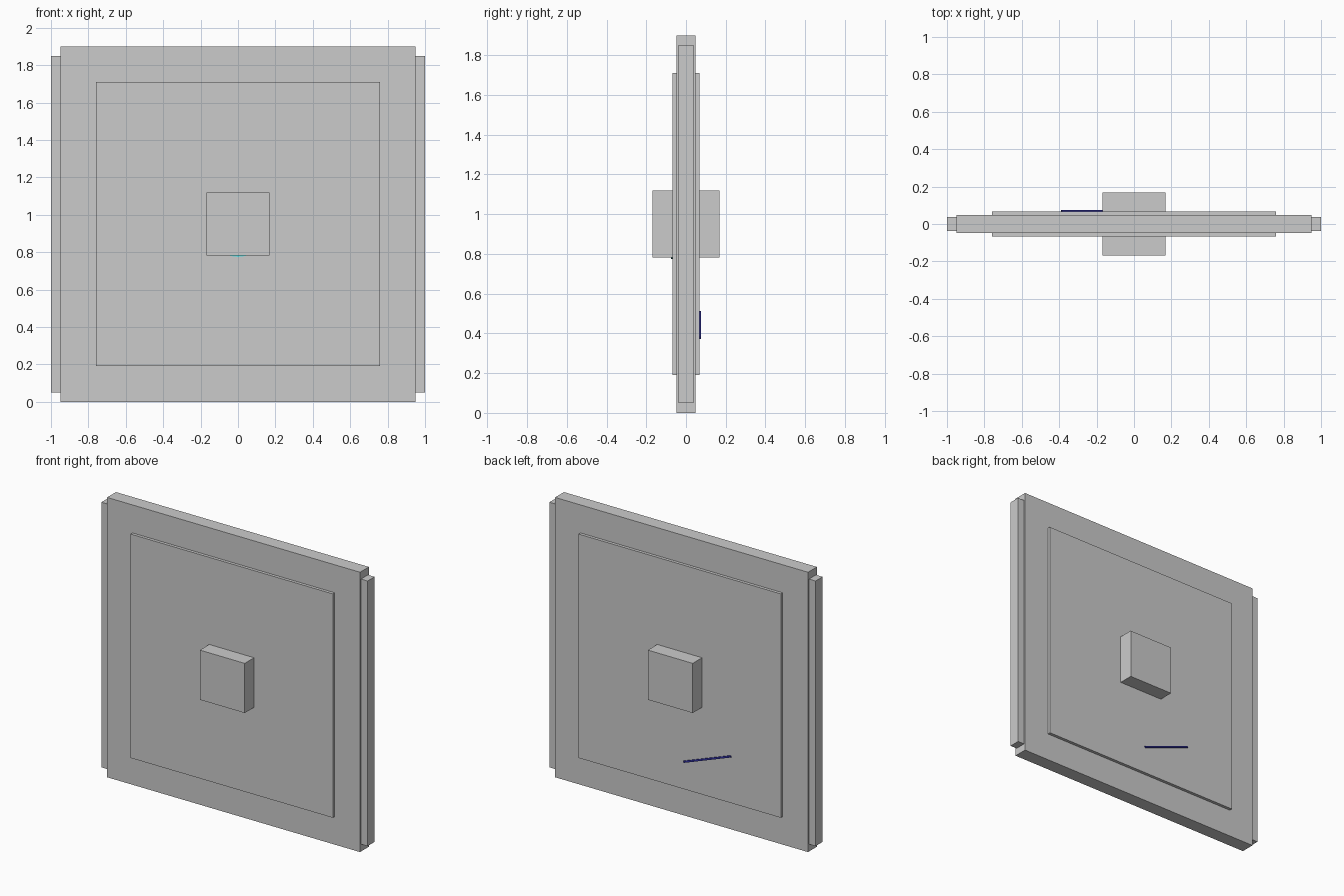
import bpy, math
from mathutils import Matrix, Vector

if "Cube" in bpy.data.objects:
    bpy.data.objects.remove(bpy.data.objects["Cube"])


def material(name, color):
    m = bpy.data.materials.new(name)
    m.diffuse_color = (*color, 1)
    m.use_nodes = True
    m.node_tree.nodes["Principled BSDF"].inputs["Base Color"].default_value = m.diffuse_color
    return m


def box(name, size, center, tilt=0.0, mat=None):
    bpy.ops.mesh.primitive_cube_add(size=1)
    o = bpy.context.object
    o.name = name
    o.data.transform(Matrix.Diagonal((*size, 1)))
    o.location = center
    o.rotation_euler = (0, tilt, 0)
    if mat:
        o.data.materials.append(mat)
    return o


navy = material("navy", (0.03, 0.03, 0.35))
cyan = material("cyan", (0.1, 0.8, 0.85))
MID = 0.95

# Main slab, edge strips, raised field on both faces, central block
box("main_panel", (1.9, 0.095, 1.9), (0, 0, MID))
for side, name in ((-1, "left"), (1, "right")):
    box(name + "_edge_strip", (0.06, 0.075, 1.8), (side * 0.97, 0, MID))
box("raised_field", (1.52, 0.136, 1.52), (0, 0, MID))
box("center_block", (0.337, 0.337, 0.337), (0, 0, MID))

# Slanted thin bar on the back
a, b = Vector((-0.033, 0.07, 0.377)), Vector((-0.387, 0.07, 0.508))
d = b - a
box("back_bar", (d.length, 0.01, 0.012), (a + b) / 2, math.atan2(-d.z, d.x), navy)

# Disc mostly hidden in the block, peeking out below it on the front
bpy.ops.mesh.primitive_cylinder_add(vertices=48, radius=0.165, depth=0.01,
                                    location=(0, -0.07, 0.94),
                                    rotation=(math.pi / 2, 0, 0))
disc = bpy.context.object
disc.name = "front_disc"
disc.data.materials.append(cyan)
